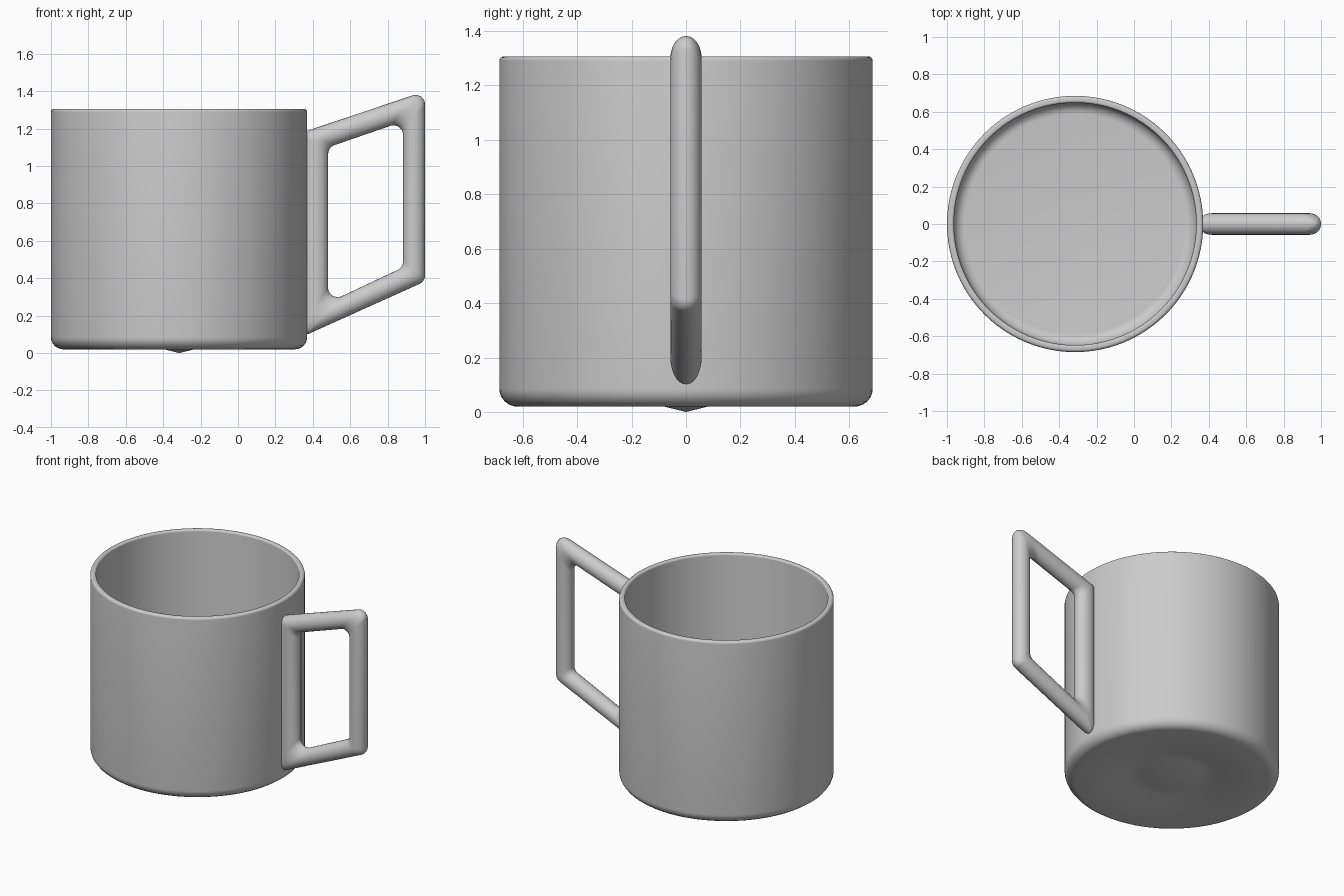
import bpy, bmesh, math
from mathutils import Vector

if "Cube" in bpy.data.objects:
    bpy.data.objects.remove(bpy.data.objects["Cube"], do_unlink=True)

grey = bpy.data.materials.new("plain_grey")
grey.use_nodes = True
colour = (0.6, 0.6, 0.6, 1)
grey.diffuse_color = colour
grey.node_tree.nodes["Principled BSDF"].inputs["Base Color"].default_value = colour


def rounded(corners, radii, steps=6):
    """Replace each corner of a 2D outline by an arc; radius 0 keeps it sharp."""
    pts = [Vector(c) for c in corners]
    out = []
    for i, (p, r) in enumerate(zip(pts, radii)):
        if r == 0:
            out.append(p)
            continue
        a = (pts[i - 1] - p).normalized()
        b = (pts[(i + 1) % len(pts)] - p).normalized()
        half = a.angle(b) / 2
        centre = p + (a + b).normalized() * r / math.sin(half)
        start = p + a * r / math.tan(half) - centre
        end = p + b * r / math.tan(half) - centre
        for k in range(steps + 1):
            out.append(centre + start.lerp(end, k / steps).normalized() * r)
    return out


def finish(bm, name):
    bmesh.ops.remove_doubles(bm, verts=bm.verts, dist=1e-5)
    bmesh.ops.recalc_face_normals(bm, faces=bm.faces)
    mesh = bpy.data.meshes.new(name)
    bm.to_mesh(mesh)
    bm.free()
    mesh.materials.append(grey)
    obj = bpy.data.objects.new(name, mesh)
    bpy.context.collection.objects.link(obj)
    bpy.ops.object.select_all(action="DESELECT")
    obj.select_set(True)
    bpy.context.view_layer.objects.active = obj
    bpy.ops.object.shade_smooth_by_angle(angle=math.radians(40))


# Cup: one lathed profile from the underside tip, round the rim, to the floor
CUP_X = -0.315
profile = rounded(
    [(0, 0), (0.2, 0.05), (0.28, 0.048), (0.38, 0.02), (0.685, 0.02),
     (0.685, 1.305), (0.648, 1.305), (0.648, 0.07), (0, 0.065)],
    [0, 0, 0, 0, 0.065, 0.016, 0.012, 0.06, 0])
bm = bmesh.new()
verts = [bm.verts.new((CUP_X + p.x, 0, p.y)) for p in profile]
edges = [bm.edges.new(pair) for pair in zip(verts, verts[1:])]
bmesh.ops.spin(bm, geom=verts + edges, cent=(CUP_X, 0, 0), axis=(0, 0, 1),
               angle=math.tau, steps=96, use_merge=True)
finish(bm, "cup")

# Handle: round bar spanning an outer and an inner rounded outline
outer = rounded([(0.345, 1.18), (1.0, 1.4), (1.0, 0.383), (0.345, 0.088)],
                [0.025, 0.05, 0.05, 0.025])
inner = rounded([(0.482, 1.1), (0.882, 1.238), (0.882, 0.458), (0.482, 0.27)],
                [0.05] * 4)
SIDES, DEPTH = 24, 0.0575
bm = bmesh.new()
rings = []
for o, i in zip(outer, inner):
    mid, arm = (o + i) / 2, (o - i) / 2
    ring = []
    for k in range(SIDES):
        t = math.tau * k / SIDES
        p = mid + arm * math.cos(t)
        ring.append(bm.verts.new((p.x, DEPTH * math.sin(t), p.y)))
    rings.append(ring)
for n, ring in enumerate(rings):
    prev = rings[n - 1]
    for k in range(SIDES):
        bm.faces.new((prev[k - 1], prev[k], ring[k], ring[k - 1]))
finish(bm, "handle")
